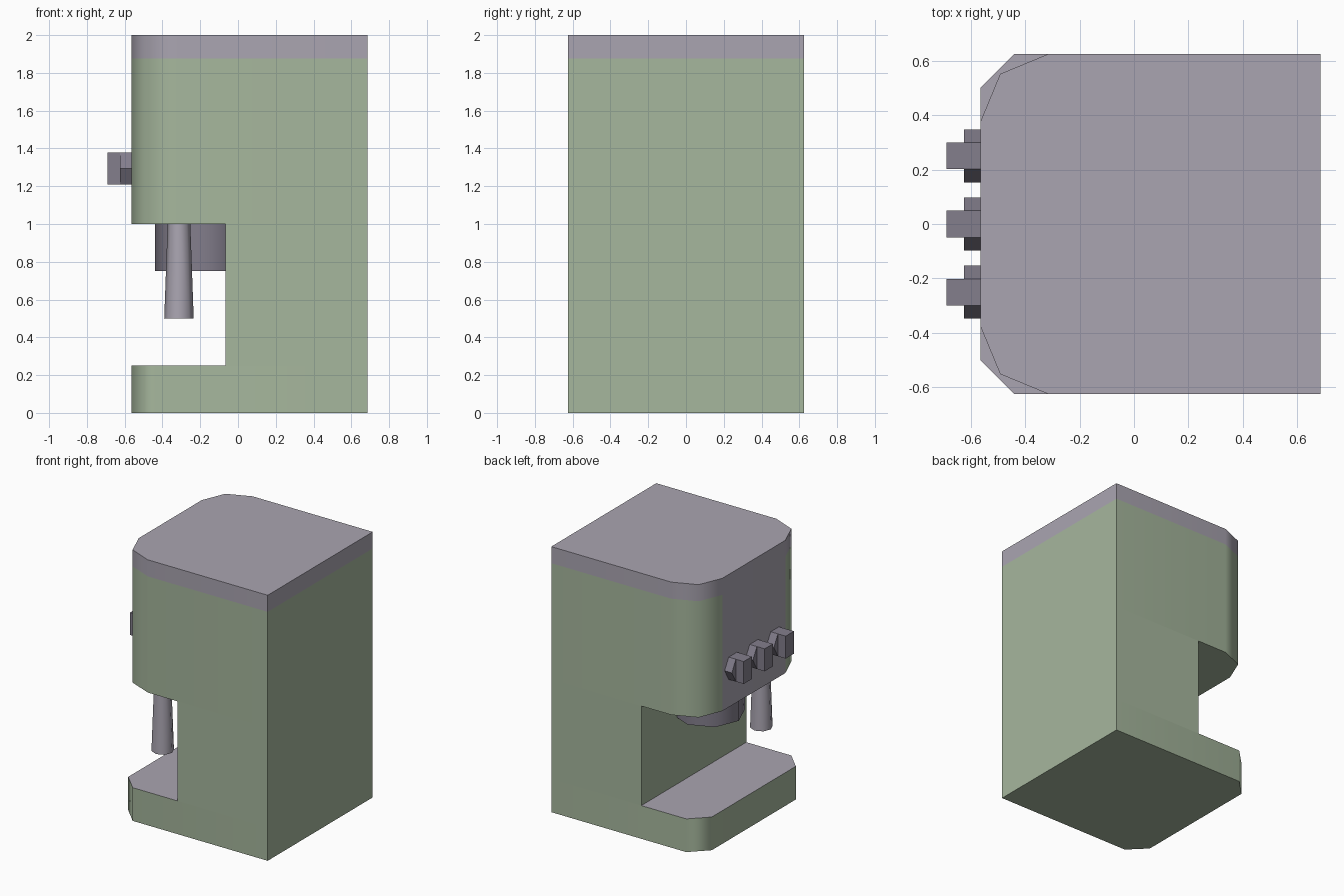
import bpy, bmesh, math
from mathutils import Matrix

if "Cube" in bpy.data.objects:
    bpy.data.objects.remove(bpy.data.objects["Cube"], do_unlink=True)


def srgb(*rgb):
    return [((c / 255 + 0.055) / 1.055) ** 2.4 for c in rgb] + [1.0]


def material(name, colour):
    m = bpy.data.materials.new(name)
    m.use_nodes = True
    m.diffuse_color = colour
    m.node_tree.nodes["Principled BSDF"].inputs["Base Color"].default_value = colour
    return m


GREEN = material("sage green", srgb(166, 183, 157))
METAL = material("light metal", srgb(170, 165, 177))
DARK = material("dark metal", srgb(131, 126, 140))

BACK, FRONT, SIDE = 0.685, -0.565, 0.625


def finish(name, bm, mats, smooth=True):
    """Turn a bmesh into an object, smooth over shallow corners."""
    bmesh.ops.recalc_face_normals(bm, faces=bm.faces)
    mesh = bpy.data.meshes.new(name)
    bm.to_mesh(mesh)
    bm.free()
    obj = bpy.data.objects.new(name, mesh)
    bpy.context.collection.objects.link(obj)
    for m in mats:
        mesh.materials.append(m)
    if smooth:
        bpy.ops.object.select_all(action='DESELECT')
        obj.select_set(True)
        bpy.context.view_layer.objects.active = obj
        bpy.ops.object.shade_smooth_by_angle(angle=math.radians(50))
        mod = obj.modifiers.new("flat sides", 'WEIGHTED_NORMAL')
        mod.keep_sharp = True
    return obj


def block(name, z0, z1, x0, radius, segments, mats, accent=None):
    """Block with its two front corners rounded; accent picks second-colour faces."""
    outline = [(BACK, -SIDE), (BACK, SIDE)]
    if radius:
        half = []
        for i in range(segments + 1):
            a = math.pi / 2 * (1 + i / segments)
            half.append((x0 + radius + radius * math.cos(a),
                         SIDE - radius + radius * math.sin(a)))
    else:
        half = [(x0, SIDE)]
    outline += half + [(x, -y) for x, y in reversed(half)]
    bm = bmesh.new()
    base = bm.faces.new([bm.verts.new((x, y, z0)) for x, y in outline])
    top = bmesh.ops.extrude_face_region(bm, geom=[base], use_keep_orig=True)
    verts = [g for g in top["geom"] if isinstance(g, bmesh.types.BMVert)]
    bmesh.ops.translate(bm, verts=verts, vec=(0, 0, z1 - z0))
    bmesh.ops.recalc_face_normals(bm, faces=bm.faces)
    for f in bm.faces:
        f.normal_update()
        if accent and accent(f.normal):
            f.material_index = 1
    return finish(name, bm, mats)


def cone(name, loc, r_low, r_high, height, sides, mat):
    bm = bmesh.new()
    bmesh.ops.create_cone(bm, cap_ends=True, segments=sides, radius1=r_low,
                          radius2=r_high, depth=height,
                          matrix=Matrix.Translation(loc))
    return finish(name, bm, [mat])


# Body: tray base, rear column, upper housing with front panel, lid
block("tray_base", 0, 0.25, FRONT, 0.125, 1, [GREEN, METAL], lambda n: n.z > 0.9)
block("rear_column", 0.25, 1.0, -0.065, 0, 1, [GREEN])
block("upper_housing", 1.0, 1.875, FRONT, 0.25, 2, [GREEN, METAL], lambda n: n.x < -0.99)
block("lid", 1.875, 2.0, FRONT, 0.25, 2, [METAL])

# Brewing head and steam wand under the housing
cone("brew_head", (-0.19, 0, 0.875), 0.25, 0.25, 0.25, 8, DARK)
cone("steam_wand", (-0.3125, -0.45, 0.75), 0.078, 0.06, 0.5, 8, METAL)

# Three control knobs: hexagonal disc with a raised grip bar
R = 0.0975
for label, y in (("left", 0.25), ("middle", 0), ("right", -0.25)):
    bm = bmesh.new()
    spot = Matrix.Translation((-0.595, y, 1.293))
    turn = Matrix.Rotation(math.pi / 2, 4, 'Y') @ Matrix.Rotation(math.pi / 2, 4, 'Z')
    bmesh.ops.create_cone(bm, cap_ends=True, segments=6, radius1=R, radius2=R,
                          depth=0.06, matrix=spot @ turn)
    # align so that a flat side faces up
    if max(v.co.z for v in bm.verts) - 1.293 > R * 0.95:
        bmesh.ops.rotate(bm, verts=bm.verts, cent=spot.translation,
                         matrix=Matrix.Rotation(math.pi / 6, 3, 'X'))
    bmesh.ops.create_cube(bm, size=1, matrix=Matrix.Translation((-0.6275, y, 1.293))
                          @ Matrix.Diagonal((0.125, R, R * math.sqrt(3), 1)))
    finish("knob_" + label, bm, [DARK], smooth=False)
